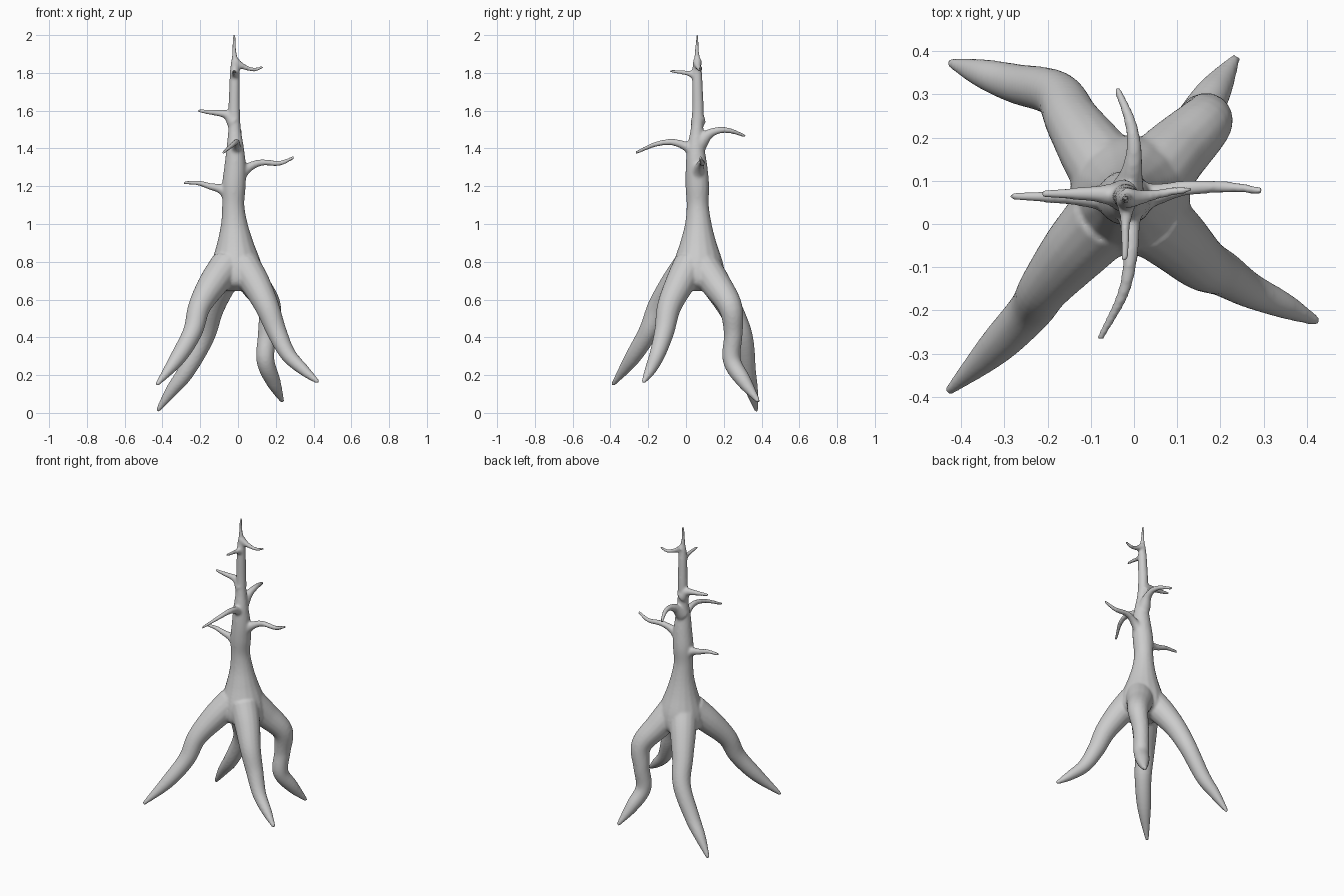
import bpy, bmesh, math
from mathutils import Vector

bm = bmesh.new()


def spline(pts, steps=6):
    """Catmull-Rom through (x, y, z, r) points."""
    p = [Vector(q) for q in pts]
    p = [2 * p[0] - p[1]] + p + [2 * p[-1] - p[-2]]
    out = []
    for i in range(1, len(p) - 2):
        a, b, c, d = p[i - 1:i + 3]
        for s in range(steps):
            t = s / steps
            out.append(0.5 * (2 * b + (c - a) * t + (2 * a - 5 * b + 4 * c - d) * t * t
                              + (3 * b - a - 3 * c + d) * t ** 3))
    return out + [p[-2]]


def limb(pts, sides=16):
    """Closed round tube with varying radius."""
    path = spline(pts)
    side, rings = None, []
    for i, q in enumerate(path):
        tan = (path[min(i + 1, len(path) - 1)].xyz - path[max(i - 1, 0)].xyz).normalized()
        if side is None:
            side = tan.orthogonal()
        side = (side - tan * side.dot(tan)).normalized()
        up = tan.cross(side)
        r = max(q.w, 0.006)
        rings.append([bm.verts.new(q.xyz + r * (side * math.cos(k * math.tau / sides)
                                                + up * math.sin(k * math.tau / sides)))
                      for k in range(sides)])
    for a, b in zip(rings, rings[1:]):
        for k in range(sides):
            j = (k + 1) % sides
            bm.faces.new((a[k], a[j], b[j], b[k]))
    bm.faces.new(rings[0][::-1])
    bm.faces.new(rings[-1])


# trunk
limb([(-.01, .065, .645, .08), (-.01, .065, .69, .135), (-.01, .065, .78, .135),
      (-.015, .065, .9, .097), (-.02, .065, 1.0, .071), (-.025, .062, 1.1, .059),
      (-.022, .06, 1.2, .063), (-.015, .056, 1.3, .058), (-.015, .052, 1.4, .047),
      (-.018, .058, 1.5, .034), (-.02, .063, 1.6, .031), (-.018, .06, 1.75, .028),
      (-.017, .058, 1.83, .024), (-.019, .058, 1.9, .013), (-.021, .06, 2.008, .007)])

# roots: front left, back left, front right, back right
limb([(-.06, .02, .78, .09), (-.135, -.06, .68, .078), (-.205, -.145, .56, .06),
      (-.24, -.2, .43, .052), (-.32, -.285, .29, .042), (-.43, -.388, .148, .011)])
limb([(-.04, .09, .78, .09), (-.09, .16, .68, .08), (-.14, .235, .55, .065),
      (-.18, .3, .4, .055), (-.275, .325, .22, .046), (-.35, .348, .12, .034),
      (-.427, .374, .01, .011)])
limb([(.03, .02, .78, .09), (.095, -.035, .68, .078), (.155, -.09, .56, .064),
      (.205, -.115, .43, .053), (.265, -.152, .31, .042), (.35, -.19, .225, .03),
      (.425, -.226, .162, .011)])
limb([(.03, .09, .78, .09), (.09, .16, .68, .08), (.165, .235, .56, .064),
      (.155, .25, .42, .05), (.145, .242, .28, .048), (.185, .305, .17, .04),
      (.236, .385, .058, .011)])

# branches, each tapering from a flared base
branches = [
    [(-.01, .06, 1.24), (.05, .068, 1.295), (.12, .083, 1.325), (.22, .085, 1.322), (.298, .077, 1.353)],
    [(-.04, .06, 1.15), (-.09, .06, 1.185), (-.15, .062, 1.2), (-.21, .063, 1.217), (-.287, .065, 1.219)],
    [(-.02, .065, 1.54), (-.055, .068, 1.577), (-.1, .07, 1.587), (-.15, .07, 1.592), (-.216, .07, 1.601)],
    [(-.018, .06, 1.86), (.015, .062, 1.84), (.05, .068, 1.825), (.09, .075, 1.817), (.133, .08, 1.833)],
    [(-.015, .06, 1.35), (-.01, .01, 1.405), (-.008, -.07, 1.433), (-.025, -.16, 1.422), (-.08, -.268, 1.376)],
    [(-.018, .07, 1.42), (-.005, .12, 1.475), (0, .18, 1.497), (-.01, .24, 1.492), (-.04, .315, 1.465)],
    [(-.018, .06, 1.775), (-.018, .03, 1.793), (-.02, 0, 1.8), (-.02, -.04, 1.805), (-.022, -.088, 1.81)],
]
for b in branches:
    big = max(abs(b[-1][0]), abs(b[-1][1] - .06)) > .2
    radii = (.042, .026, .018, .014, .009) if big else (.026, .018, .013, .011, .008)
    limb([(*p, r) for p, r in zip(b, radii)])

mesh = bpy.data.meshes.new("bare_tree")
bmesh.ops.recalc_face_normals(bm, faces=bm.faces)
bm.to_mesh(mesh)
bm.free()
tree = bpy.data.objects.new("bare_tree", mesh)
bpy.context.collection.objects.link(tree)

# fuse the limbs into one skin and soften the joints
fuse = tree.modifiers.new("fuse", 'REMESH')
fuse.mode = 'VOXEL'
fuse.voxel_size = 0.007
fuse.use_smooth_shade = True
soft = tree.modifiers.new("soften", 'SMOOTH')
soft.factor = 0.5
soft.iterations = 10
